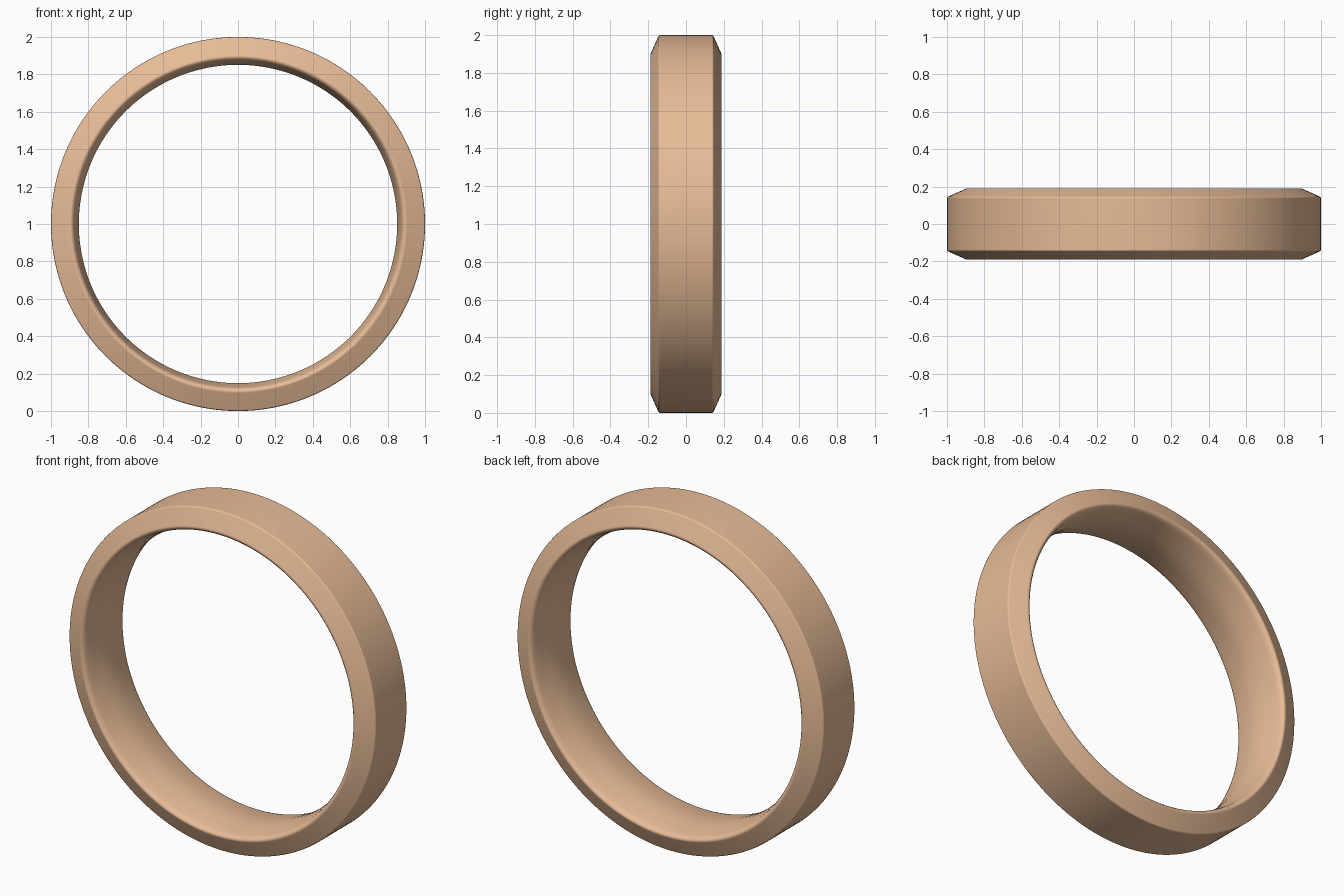
import bpy, bmesh, math

if "Cube" in bpy.data.objects:
    bpy.data.objects.remove(bpy.data.objects["Cube"])

SEGMENTS = 160

# Half cross-section (radius, y): bevelled outer edge, rim, rounded domed inside
half = [(1.0, 0.137), (0.998, 0.143), (0.993, 0.147), (0.905, 0.186),
        (0.899, 0.189), (0.893, 0.189), (0.886, 0.186), (0.878, 0.178),
        (0.872, 0.16), (0.864, 0.12), (0.856, 0.07), (0.851, 0.025)]
profile = half + [(r, -y) for r, y in reversed(half)]

# Revolve the section around the y axis
bm = bmesh.new()
rings = []
for i in range(SEGMENTS):
    a = 2 * math.pi * i / SEGMENTS
    rings.append([bm.verts.new((r * math.cos(a), y, 1 + r * math.sin(a)))
                  for r, y in profile])
n = len(profile)
for i in range(SEGMENTS):
    a, b = rings[i], rings[(i + 1) % SEGMENTS]
    for j in range(n):
        k = (j + 1) % n
        bm.faces.new((a[j], a[k], b[k], b[j]))
bmesh.ops.recalc_face_normals(bm, faces=bm.faces)
for f in bm.faces:
    f.smooth = True
mesh = bpy.data.meshes.new("ring_band")
bm.to_mesh(mesh)
bm.free()
ring = bpy.data.objects.new("ring_band", mesh)
bpy.context.collection.objects.link(ring)

# Keep the broad faces flat-looking and the bevels soft
weighted = ring.modifiers.new("weighted_normals", "WEIGHTED_NORMAL")
weighted.keep_sharp = True

# Rose gold metal
mat = bpy.data.materials.new("rose_gold")
mat.diffuse_color = (0.80, 0.50, 0.31, 1)
mat.use_nodes = True
mat.node_tree.nodes["Principled BSDF"].inputs["Base Color"].default_value = mat.diffuse_color
mesh.materials.append(mat)
